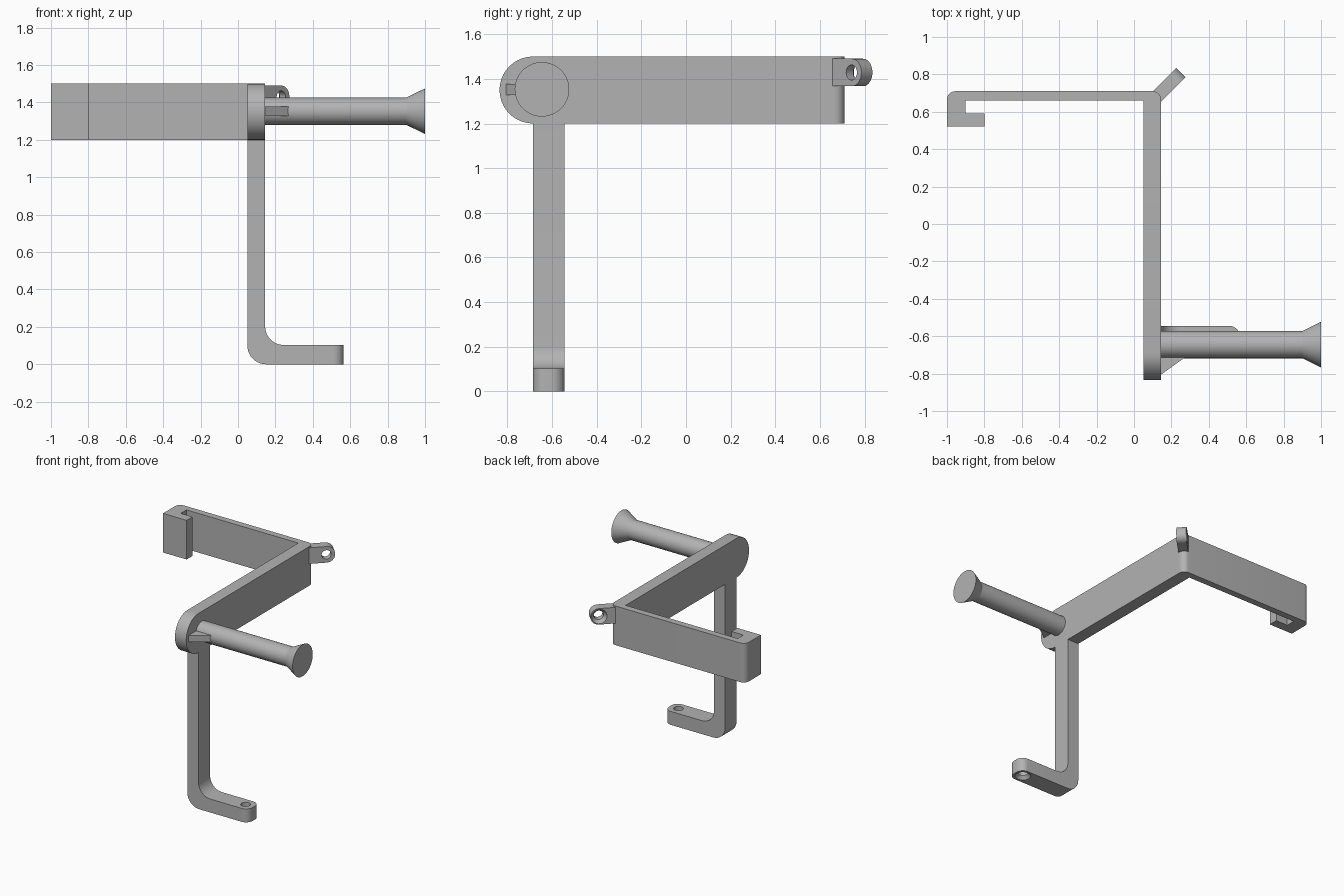
import bpy, bmesh, math
from mathutils import Vector, Matrix

if "Cube" in bpy.data.objects:
    bpy.data.objects.remove(bpy.data.objects["Cube"], do_unlink=True)

X, Y, Z = Vector((1, 0, 0)), Vector((0, 1, 0)), Vector((0, 0, 1))

grey = bpy.data.materials.new("plain grey")
grey.use_nodes = True
grey.diffuse_color = (0.45, 0.45, 0.45, 1)
grey.node_tree.nodes["Principled BSDF"].inputs["Base Color"].default_value = grey.diffuse_color


def make_object(name, bm):
    bmesh.ops.remove_doubles(bm, verts=bm.verts, dist=1e-5)
    bmesh.ops.recalc_face_normals(bm, faces=bm.faces)
    mesh = bpy.data.meshes.new(name)
    bm.to_mesh(mesh)
    bm.free()
    mesh.materials.append(grey)
    obj = bpy.data.objects.new(name, mesh)
    bpy.context.collection.objects.link(obj)
    return obj


def fillet(corners, steps=10):
    """Turn (u, v[, radius]) corners into an outline with rounded corners."""
    out = []
    for i, c in enumerate(corners):
        p = Vector(c[:2])
        if len(c) < 3:
            out.append(p)
            continue
        a = (Vector(corners[i - 1][:2]) - p).normalized()
        b = (Vector(corners[(i + 1) % len(corners)][:2]) - p).normalized()
        # all rounded corners here are right angles
        for k in range(steps + 1):
            t = k / steps * math.pi / 2
            out.append(p + c[2] * (a * (1 - math.sin(t)) + b * (1 - math.cos(t))))
    return out


def prism(name, corners, u, v, origin, depth, round_end=0):
    """Extrude an outline drawn in the u, v plane along u x v."""
    bm = bmesh.new()
    face = bm.faces.new([bm.verts.new(origin + u * p.x + v * p.y) for p in fillet(corners)])
    ext = bmesh.ops.extrude_face_region(bm, geom=[face])["geom"]
    bmesh.ops.translate(bm, vec=u.cross(v) * depth,
                        verts=[g for g in ext if isinstance(g, bmesh.types.BMVert)])
    if round_end:
        far = max(w.co.x for w in bm.verts)
        edges = [e for e in bm.edges
                 if all(w.co.x > far - 1e-4 for w in e.verts)
                 and abs(e.verts[0].co.z - e.verts[1].co.z) > 0.01]
        bmesh.ops.bevel(bm, geom=edges, offset=round_end, segments=10,
                        profile=0.5, affect='EDGES')
    return make_object(name, bm)


def lathe(name, profile, matrix):
    """Spin a (radius, height) profile around local z."""
    bm = bmesh.new()
    verts = [bm.verts.new((r, 0, h)) for r, h in profile]
    edges = [bm.edges.new(pair) for pair in zip(verts, verts[1:])]
    bmesh.ops.spin(bm, geom=verts + edges, axis=Z, cent=(0, 0, 0),
                   angle=math.tau, steps=48)
    bm.transform(matrix)
    return make_object(name, bm)


def drill(obj, center, direction, half):
    """Cut a screw hole, countersunk on the side opposite to direction."""
    rot = direction.to_track_quat('Z', 'Y').to_matrix().to_4x4()
    profile = [(0, -half - 0.02), (0.055, -half - 0.02), (0.055, -half),
               (0.034, 0.025 - half), (0.034, half + 0.02), (0, half + 0.02)]
    cutter = lathe("hole_cutter", profile, Matrix.Translation(center) @ rot)
    cutter.hide_render = True
    mod = obj.modifiers.new("hole", 'BOOLEAN')
    mod.operation = 'DIFFERENCE'
    mod.solver = 'EXACT'
    mod.object = cutter
    bpy.context.view_layer.objects.active = obj
    bpy.ops.object.modifier_apply(modifier=mod.name)
    bpy.data.objects.remove(cutter, do_unlink=True)


# Side arm with a round front end
arm = prism("side_arm", [(0.66, 1.2), (0.66, 1.5), (-0.835, 1.5, 0.15), (-0.835, 1.2, 0.15)],
            Y, Z, X * 0.05, 0.095)

# Rear bar with its hooked end
bar = prism("rear_bar_hook",
            [(-1, 0.52), (-0.8, 0.52), (-0.8, 0.59), (-0.9, 0.59), (-0.9, 0.66),
             (0.145, 0.66), (0.145, 0.71, 0.045), (-1, 0.71, 0.045)],
            X, Y, Z * 1.2, 0.3)

# Post that bends into a foot
post = prism("post_and_foot",
             [(0.05, 1.2), (0.05, 0, 0.1), (0.565, 0), (0.565, 0.103),
              (0.145, 0.103, 0.1), (0.145, 1.2)],
             X, Z, Y * -0.545, 0.14, round_end=0.055)
drill(post, Vector((0.495, -0.615, 0.0515)), Z, 0.0515)

# Handle with a flared end
handle = lathe("handle", [(0, 0.14), (0.073, 0.14), (0.073, 0.9), (0.122, 1), (0, 1)],
               Matrix.Translation((0, -0.645, 1.353)) @ Matrix.Rotation(math.pi / 2, 4, 'Y'))

# Gusset beside the handle
gusset = prism("handle_gusset", [(0.145, -0.805), (0.27, -0.715), (0.27, -0.65), (0.145, -0.65)],
               X, Y, Z * 1.327, 0.05)

# Diagonal screw lug on the rear corner
out_dir = (X + Y).normalized()
side_dir = out_dir.cross(Z)
lug_base = Vector((0.1, 0.66, 0))
lug = prism("corner_lug", [(0, 1.367), (0.212, 1.367, 0.06), (0.212, 1.49, 0.06), (0, 1.49)],
            out_dir, Z, lug_base - side_dir * 0.035, 0.07)
drill(lug, lug_base + out_dir * 0.15 + Z * 1.4285, side_dir, 0.035)

# Smooth the round surfaces, keep the corners sharp
bpy.ops.object.select_all(action='DESELECT')
for obj in (arm, bar, post, handle, gusset, lug):
    obj.select_set(True)
bpy.context.view_layer.objects.active = arm
bpy.ops.object.shade_smooth_by_angle(angle=math.radians(20))
